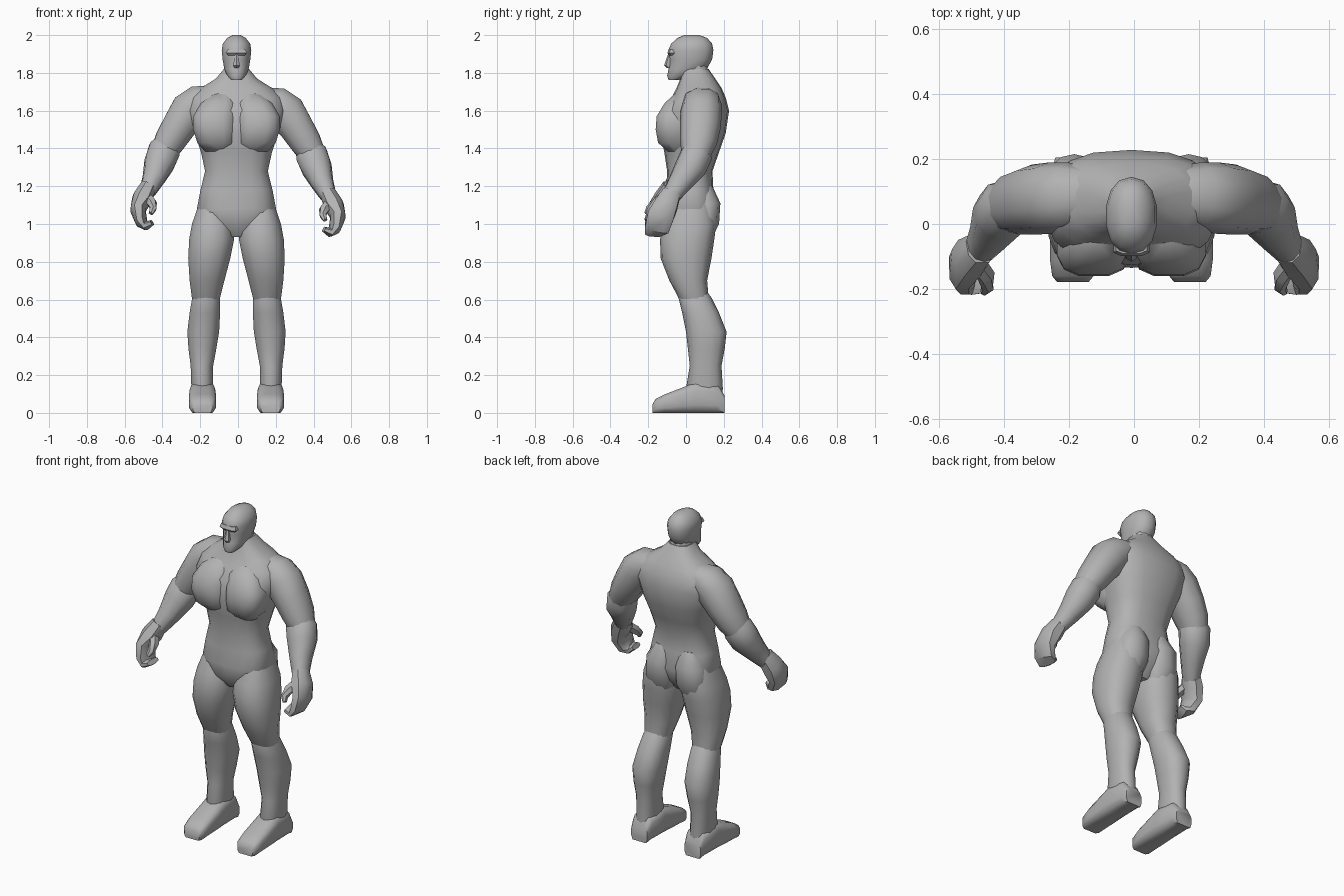
import bpy, bmesh, math
from mathutils import Vector

AXIS = -0.008  # body centre line

grey = bpy.data.materials.new("stone_grey")
grey.diffuse_color = (0.45, 0.45, 0.45, 1)


def unit_ring(n, e):
    """Superellipse of n points, e=2 is round, larger is squarer."""
    pts = []
    for i in range(n):
        a = 2 * math.pi * (i + 0.5) / n
        c, s = math.cos(a), math.sin(a)
        pts.append((math.copysign(abs(c) ** (2 / e), c),
                    math.copysign(abs(s) ** (2 / e), s)))
    return pts


def skin(name, rings, angle=42):
    """Bridge a list of point rings into a closed, smooth part."""
    bm = bmesh.new()
    vs = [[bm.verts.new(p) for p in r] for r in rings]
    n = len(vs[0])
    for a, b in zip(vs, vs[1:]):
        for i in range(n):
            j = (i + 1) % n
            bm.faces.new((a[i], a[j], b[j], b[i]))
    bm.faces.new(vs[0])
    bm.faces.new(vs[-1])
    bmesh.ops.recalc_face_normals(bm, faces=bm.faces)
    me = bpy.data.meshes.new(name)
    bm.to_mesh(me)
    bm.free()
    me.materials.append(grey)
    ob = bpy.data.objects.new(name, me)
    bpy.context.collection.objects.link(ob)
    bpy.ops.object.select_all(action='DESELECT')
    ob.select_set(True)
    bpy.context.view_layer.objects.active = ob
    bpy.ops.object.shade_smooth_by_angle(angle=math.radians(angle))
    return ob


def stack(name, rows, side=1, n=14, e=2.3):
    """Horizontal slices: (z, x0, x1, y0, y1)."""
    rings = []
    for z, x0, x1, y0, y1 in rows:
        cx, cy, rx, ry = (x0 + x1) / 2, (y0 + y1) / 2, (x1 - x0) / 2, (y1 - y0) / 2
        rings.append([(AXIS + side * (cx + rx * c), cy + ry * s, z)
                      for c, s in unit_ring(n, e)])
    return skin(name, rings)


def limb(name, rows, side=1, lift=0.0, n=10, e=2.2):
    """Slices square to a path: (x, y, z, radius across, radius in depth)."""
    P = [Vector((r[0], r[1], r[2] + lift)) for r in rows]
    rings = []
    for i, r in enumerate(rows):
        t = (P[min(i + 1, len(P) - 1)] - P[max(i - 1, 0)]).normalized()
        v = Vector((0, 1, 0))
        v = (v - t * v.dot(t)).normalized()
        u = v.cross(t)
        ring = [P[i] + u * r[3] * c + v * r[4] * s for c, s in unit_ring(n, e)]
        rings.append([(side * p.x, p.y, p.z) for p in ring])
    return skin(name, rings)


def sym(rows):
    """Rows given as (z, half width, y0, y1)."""
    return [(z, -w, w, a, b) for z, w, a, b in rows]


# torso with waist, chest and sloping shoulders
stack("torso", sym([
    (0.93, .05, -.06, .08), (1.0, .17, -.11, .14), (1.08, .212, -.115, .165),
    (1.18, .193, -.105, .145), (1.28, .168, -.10, .14), (1.38, .19, -.115, .175),
    (1.48, .225, -.135, .21), (1.60, .265, -.125, .228), (1.67, .25, -.075, .21),
    (1.72, .19, -.05, .188), (1.77, .11, -.03, .155), (1.82, .068, -.02, .12)]),
    n=18, e=2.6)

# neck and head
stack("neck", sym([(1.70, .09, -.04, .15), (1.78, .068, -.03, .125),
                   (1.86, .06, -.02, .11)]), n=12)
stack("head", sym([
    (1.762, .028, -.092, -.04), (1.785, .05, -.10, .03), (1.82, .066, -.092, .11),
    (1.87, .075, -.088, .138), (1.92, .08, -.094, .145), (1.955, .074, -.078, .138),
    (1.985, .05, -.045, .112), (2.0, .022, -.01, .07)]), n=14, e=2.2)
# nose wedge and brow
stack("nose", sym([(1.825, .012, -.10, -.07), (1.84, .02, -.116, -.07),
                   (1.90, .008, -.095, -.07)]), n=6)
stack("brow", sym([(1.892, .045, -.09, -.05), (1.905, .058, -.1, -.05),
                   (1.925, .05, -.092, -.05)]), n=8, e=3)

for side, tag in ((1, "right"), (-1, "left")):
    # chest muscle and buttock
    stack(tag + "_pectoral", [
        (1.385, .03, .17, -.10, .05), (1.43, .004, .21, -.15, .05),
        (1.50, 0, .232, -.163, .05), (1.57, 0, .232, -.158, .05),
        (1.64, .0, .19, -.115, .05), (1.69, .03, .13, -.06, .05)], side, 12, 2.9)
    stack(tag + "_buttock", [
        (1.20, .03, .14, .0, .14), (1.11, .006, .19, .0, .182),
        (1.0, .006, .20, .0, .175), (.93, .03, .18, .0, .14)], side, 10, 2.4)

    # leg
    stack(tag + "_thigh", [
        (1.14, .06, .19, -.06, .13), (1.0, .015, .238, -.12, .16),
        (.92, .01, .253, -.137, .15), (.82, .03, .258, -.135, .135),
        (.70, .062, .25, -.088, .112), (.61, .085, .238, -.04, .12),
        (.55, .105, .22, -.01, .12)], side)
    stack(tag + "_shin", [
        (.67, .11, .21, -.03, .09), (.61, .087, .236, -.04, .135),
        (.53, .085, .25, -.02, .175), (.43, .09, .262, .0, .215),
        (.34, .105, .256, .01, .205), (.25, .122, .244, .02, .188),
        (.13, .122, .24, .0, .195), (.06, .13, .23, .02, .19)], side)

    # foot, sliced from heel to toe: (y, top, x0, x1)
    rings = []
    for y, top, x0, x1 in [(.205, .09, .125, .235), (.17, .15, .115, .245),
                           (.05, .165, .11, .25), (-.02, .135, .108, .252),
                           (-.11, .10, .108, .252), (-.16, .075, .115, .245),
                           (-.178, .045, .13, .23)]:
        rings.append([(AXIS + side * ((x0 + x1) / 2 + (x1 - x0) / 2 * c), y,
                       top / 2 * (1 + s)) for c, s in unit_ring(12, 3.6)])
    foot = skin(tag + "_foot", rings)
    low = min(v.co.z for v in foot.data.vertices)
    for v in foot.data.vertices:  # flatten the sole
        if v.co.z < low + .008:
            v.co.z = 0

    # arm, the left one bent a little higher
    lift = 0.0 if side > 0 else 0.035
    limb(tag + "_upper_arm", [
        (.14, .09, 1.66, .07, .09), (.20, .085, 1.635, .098, .105),
        (.255, .08, 1.59, .108, .11), (.31, .075, 1.51, .095, .108),
        (.36, .065, 1.43, .086, .098), (.40, .05, 1.36, .07, .075)], side, lift * .3)
    limb(tag + "_forearm", [
        (.36, .075, 1.42, .06, .06), (.39, .055, 1.365, .088, .085),
        (.415, .025, 1.30, .084, .085), (.445, -.03, 1.22, .062, .066),
        (.475, -.075, 1.155, .046, .052), (.49, -.09, 1.13, .04, .045)], side, lift * .7)
    limb(tag + "_hand", [
        (.475, -.075, 1.165, .045, .05), (.507, -.105, 1.10, .055, .065),
        (.53, -.135, 1.04, .041, .075), (.512, -.155, .975, .033, .068),
        (.485, -.165, .955, .024, .058), (.455, -.17, .972, .015, .045)],
        side, lift, 8, 2.6)
    limb(tag + "_thumb", [
        (.49, -.11, 1.115, .03, .03), (.455, -.16, 1.075, .027, .028),
        (.45, -.195, 1.045, .02, .02), (.462, -.21, 1.02, .012, .012)],
        side, lift, 6)
